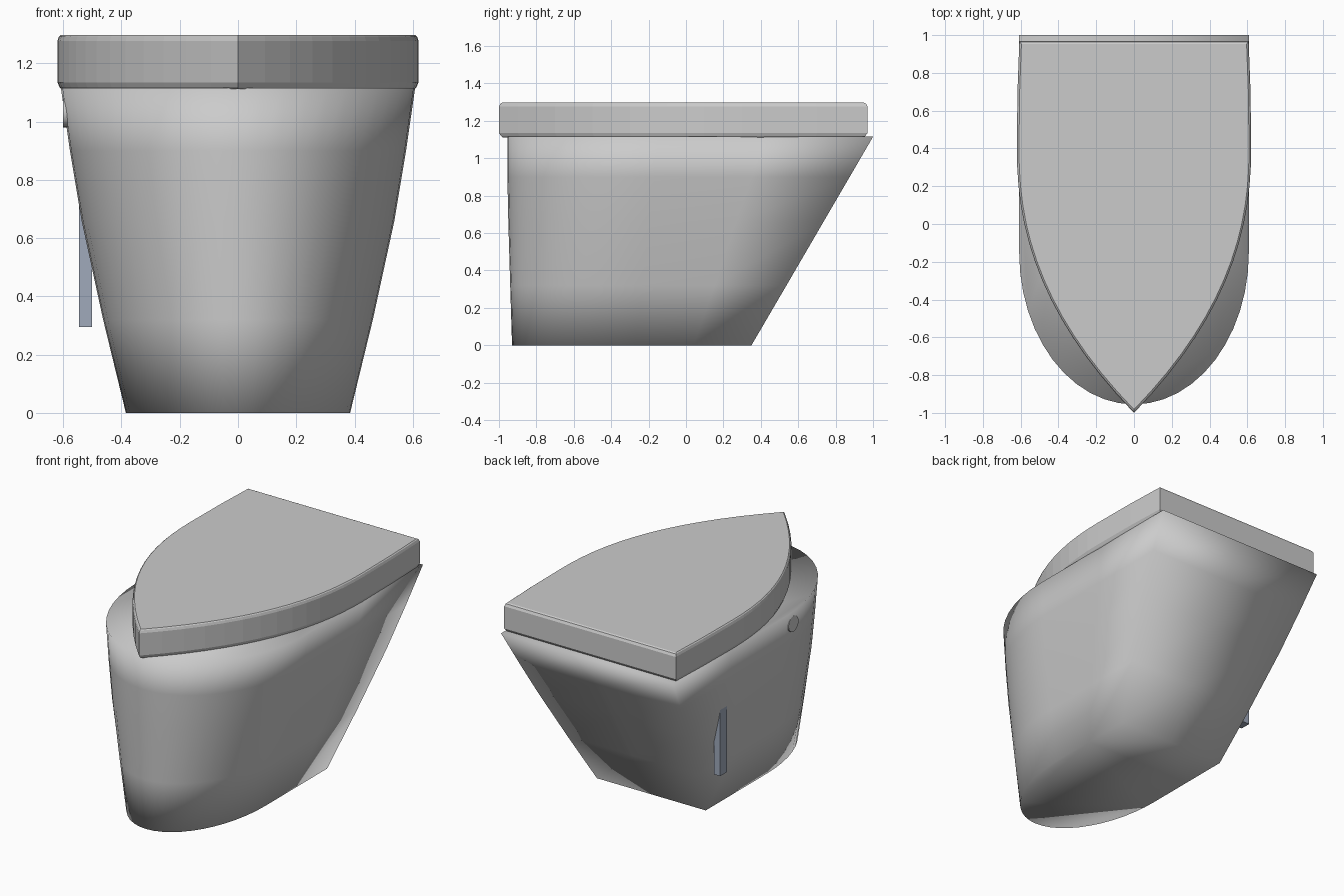
import bpy, bmesh, math

if "Cube" in bpy.data.objects:
    bpy.data.objects.remove(bpy.data.objects["Cube"])


def loft(name, rings, smooth):
    """Skin a stack of matching outlines and cap both ends."""
    bm = bmesh.new()
    loops = [[bm.verts.new(p) for p in ring] for ring in rings]
    n = len(loops[0])
    for a, b in zip(loops, loops[1:]):
        for i in range(n):
            j = (i + 1) % n
            bm.faces.new((a[i], a[j], b[j], b[i]))
    bm.faces.new(loops[0][::-1])
    bm.faces.new(loops[-1])
    bmesh.ops.recalc_face_normals(bm, faces=bm.faces)
    for f in bm.faces:
        f.smooth = smooth
    me = bpy.data.meshes.new(name)
    bm.to_mesh(me)
    bm.free()
    ob = bpy.data.objects.new(name, me)
    bpy.context.collection.objects.link(ob)
    return ob


def bowl_ring(z, half, front, mid, back):
    """Half ellipse at the front, straight sides, flat back."""
    pts = []
    for i in range(25):
        a = math.pi * i / 24
        pts.append((-half * math.cos(a), mid - (mid - front) * math.sin(a), z))
    pts += [(half, (mid + back) / 2, z), (half, back, z), (0, back, z),
            (-half, back, z), (-half, (mid + back) / 2, z)]
    return pts


# Bowl: tapered body with a slanted back
loft("bowl", [
    bowl_ring(0.0, 0.385, -0.93, -0.27, 0.35),
    bowl_ring(0.32, 0.463, -0.94, -0.23, 0.537),
    bowl_ring(0.66, 0.537, -0.95, -0.20, 0.735),
    bowl_ring(0.90, 0.577, -0.955, -0.17, 0.875),
    bowl_ring(1.115, 0.608, -0.955, -0.15, 1.0),
], True)


# Lid: pointed arch outline with chamfered rims
def lid_ring(z, inset):
    ys = [-1 + 1.4 * i / 14 for i in range(15)]
    right = [(0.62 * (1 - (max(0, 0.4 - y) / 1.4) ** 2.2), y) for y in ys]
    right += [(0.617, 0.7), (0.607, 0.97)]
    outline = right + [(-x, y) for x, y in right[:0:-1]]
    s = 1 - inset
    return [(x * s, y * s, z) for x, y in outline]


loft("lid", [lid_ring(1.112, 0.02), lid_ring(1.118, 0.012), lid_ring(1.135, 0.0),
             lid_ring(1.277, 0.0), lid_ring(1.292, 0.008),
             lid_ring(1.297, 0.018)], False)

# Flush button on the left side
bpy.ops.mesh.primitive_cylinder_add(vertices=24, radius=0.05, depth=0.08,
                                    location=(-0.56, -0.23, 1.03),
                                    rotation=(0, math.pi / 2, 0))
button = bpy.context.object
button.name = "flush_button"
bpy.ops.object.shade_smooth_by_angle()

# Upright side bar
bpy.ops.mesh.primitive_cube_add(size=1, location=(-0.524, 0.40, 0.545))
bar = bpy.context.object
bar.name = "side_bar"
bar.scale = (0.045, 0.07, 0.5)

# Darker blue-grey for the fittings
mat = bpy.data.materials.new("fitting_grey")
mat.diffuse_color = (0.35, 0.40, 0.50, 1)
mat.use_nodes = True
mat.node_tree.nodes["Principled BSDF"].inputs["Base Color"].default_value = mat.diffuse_color
for ob in (bar,):
    ob.data.materials.append(mat)
